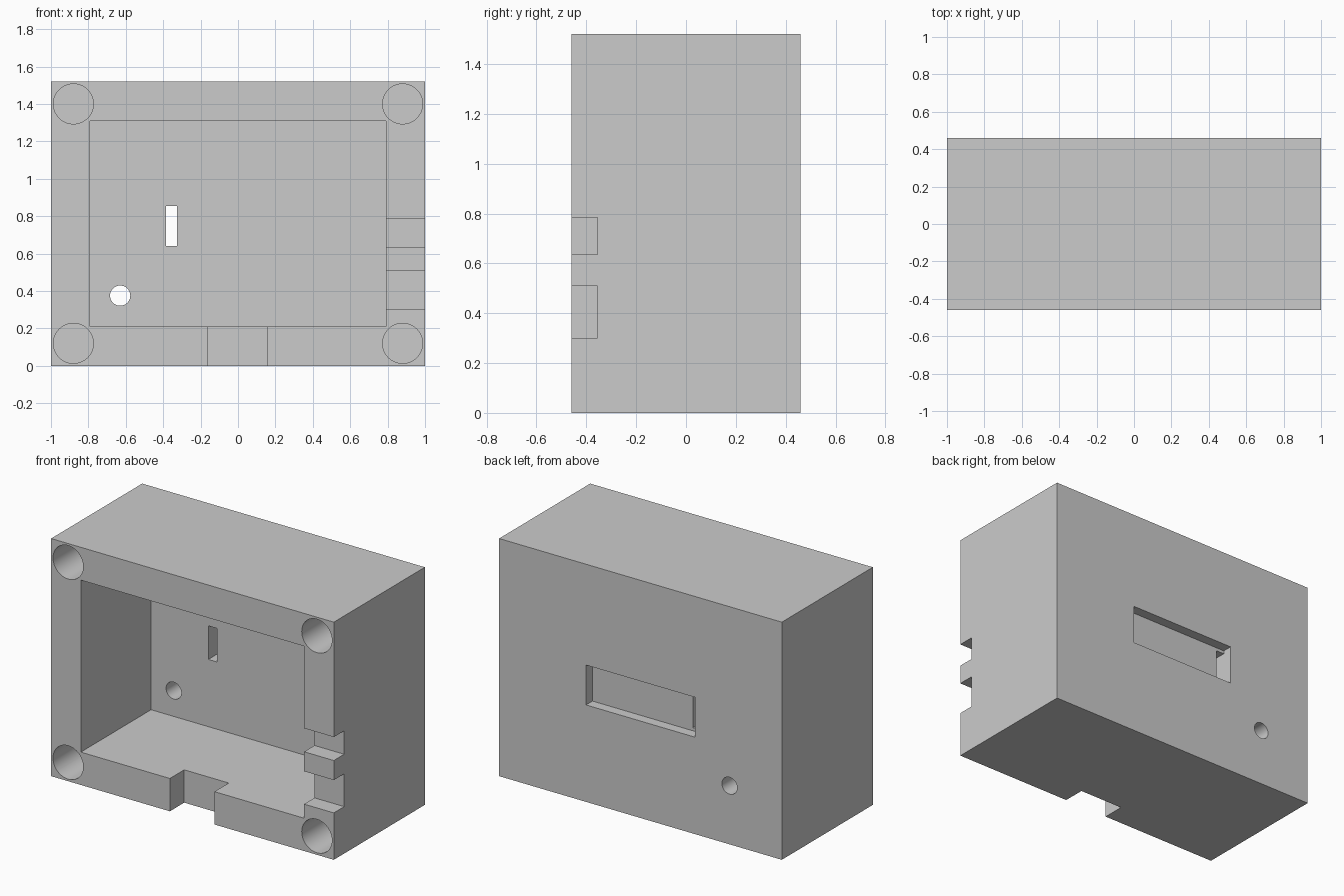
import bpy
from math import pi

cube = bpy.data.objects.get("Cube")
if cube:
    bpy.data.objects.remove(cube, do_unlink=True)

FRONT, BACK, HEIGHT = -0.46, 0.46, 1.52
OVER = 0.1  # how far cutters reach past the outer faces

grey = bpy.data.materials.new("plain_grey")
grey.use_nodes = True
colour = (0.6, 0.6, 0.6, 1)
grey.diffuse_color = colour
grey.node_tree.nodes["Principled BSDF"].inputs["Base Color"].default_value = colour


def box(name, x, y, z):
    """Box spanning the given (low, high) ranges."""
    spans = (x, y, z)
    bpy.ops.mesh.primitive_cube_add(size=1, location=[(a + b) / 2 for a, b in spans])
    ob = bpy.context.object
    ob.name = name
    ob.scale = [b - a for a, b in spans]
    bpy.ops.object.transform_apply(location=True, rotation=True, scale=True)
    ob.data.materials.append(grey)
    return ob


def bore(name, x, z, radius, y):
    """Round cutter running along y."""
    bpy.ops.mesh.primitive_cylinder_add(vertices=64, radius=radius, depth=y[1] - y[0],
                                        location=(x, sum(y) / 2, z), rotation=(pi / 2, 0, 0))
    ob = bpy.context.object
    ob.name = name
    bpy.ops.object.transform_apply(location=True, rotation=True, scale=True)
    ob.data.materials.append(grey)
    return ob


# Solid outer block
housing = box("housing", (-1, 1), (FRONT, BACK), (0, HEIGHT))

# Main cavity, open at the front
cutters = [box("cavity_cutter", (-0.79, 0.79), (FRONT - OVER, 0.25), (0.21, 1.31))]

# Cable notches in the left wall and the bottom wall
for low, high in ((0.30, 0.51), (0.635, 0.785)):
    cutters.append(box("side_notch_cutter", (0.7, 1 + OVER), (FRONT - OVER, -0.355), (low, high)))
cutters.append(box("bottom_notch_cutter", (-0.16, 0.155), (FRONT - OVER, -0.315), (-OVER, 0.3)))

# Shallow recess in the back, with a slot through to the cavity at one end
cutters.append(box("recess_cutter", (-0.385, 0.385), (0.395, BACK + OVER), (0.62, 0.875)))
cutters.append(box("slot_cutter", (-0.385, -0.325), (0.1, 0.43), (0.64, 0.855)))

# Round hole through the back wall
cutters.append(bore("round_hole_cutter", -0.63, 0.375, 0.054, (0.1, BACK + OVER)))

# Blind corner holes for fixings
for x in (-0.88, 0.88):
    for z in (0.12, 1.40):
        cutters.append(bore("corner_hole_cutter", x, z, 0.107, (FRONT - OVER, 0.14)))

# Cut everything out, then drop the cutters
bpy.ops.object.select_all(action="DESELECT")
bpy.context.view_layer.objects.active = housing
housing.select_set(True)
for cutter in cutters:
    cutter.hide_render = True
    mod = housing.modifiers.new("cut", "BOOLEAN")
    mod.operation = "DIFFERENCE"
    mod.solver = "EXACT"
    mod.object = cutter
    bpy.ops.object.modifier_apply(modifier=mod.name)
    bpy.data.objects.remove(cutter, do_unlink=True)

bpy.ops.object.shade_smooth_by_angle(angle=pi / 6)
